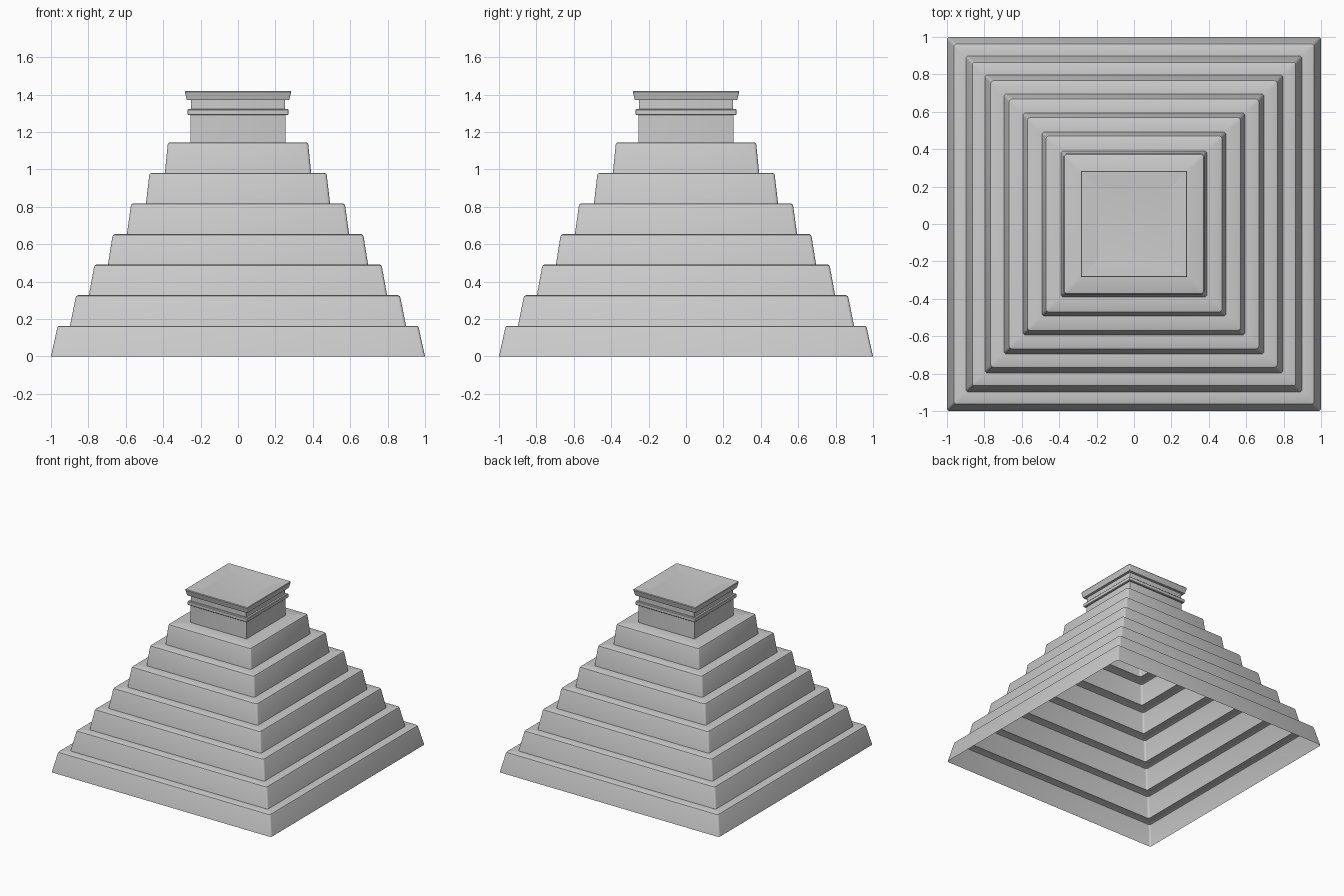
import bpy, bmesh, math

if "Cube" in bpy.data.objects:
    bpy.data.objects.remove(bpy.data.objects["Cube"])


def square_ring(bm, half, z, radius):
    """Square loop of vertices with small rounded corners."""
    verts = []
    for q in range(4):
        base = math.pi / 2 * q
        a0 = base + math.pi / 4
        cx = (half - radius) * math.sqrt(2) * math.cos(a0)
        cy = (half - radius) * math.sqrt(2) * math.sin(a0)
        for i in range(4):
            a = base + math.pi / 2 * i / 3
            verts.append(bm.verts.new((cx + radius * math.cos(a),
                                       cy + radius * math.sin(a), z)))
    return verts


def loft(name, profile, radius, cap=False):
    """Skin a (half width, height) profile around the square plan."""
    bm = bmesh.new()
    rings = [square_ring(bm, h, z, radius) for h, z in profile]
    n = len(rings[0])
    for a, b in zip(rings, rings[1:]):
        for i in range(n):
            j = (i + 1) % n
            bm.faces.new((a[i], a[j], b[j], b[i]))
    if cap:
        bm.faces.new(rings[-1])
    mesh = bpy.data.meshes.new(name)
    bm.to_mesh(mesh)
    bm.free()
    obj = bpy.data.objects.new(name, mesh)
    bpy.context.collection.objects.link(obj)
    bpy.context.view_layer.objects.active = obj
    obj.select_set(True)
    bpy.ops.object.shade_smooth_by_angle(angle=math.radians(35))
    obj.select_set(False)
    return obj


TIERS = 7
STEP = 1.145 / TIERS

# Hollow stepped body: sloped walls, softened upper edges, open underneath
body = []
for t in range(TIERS):
    bottom = 1.0 - 0.1015 * t
    top = bottom - 0.033 + 0.003 * t      # upper tiers lean slightly less
    z0, z1 = STEP * t, STEP * (t + 1)
    body += [(bottom, z0), (top, z1 - 0.014),
             (top - 0.004, z1 - 0.004), (top - 0.013, z1)]
body.append((0.255, 1.145))
loft("stepped_body", body, 0.015)

# Shrine walls with a raised band
walls = [(0.255, 1.145), (0.255, 1.29), (0.266, 1.29), (0.27, 1.294),
         (0.27, 1.318), (0.266, 1.322), (0.252, 1.322), (0.252, 1.37)]
loft("shrine_walls", walls, 0.004)

# Flared cornice with a shallow dished roof
roof = [(0.252, 1.37), (0.273, 1.37), (0.284, 1.415), (0.281, 1.42),
        (0.275, 1.42), (0.19, 1.41)]
loft("shrine_roof", roof, 0.006, cap=True)
